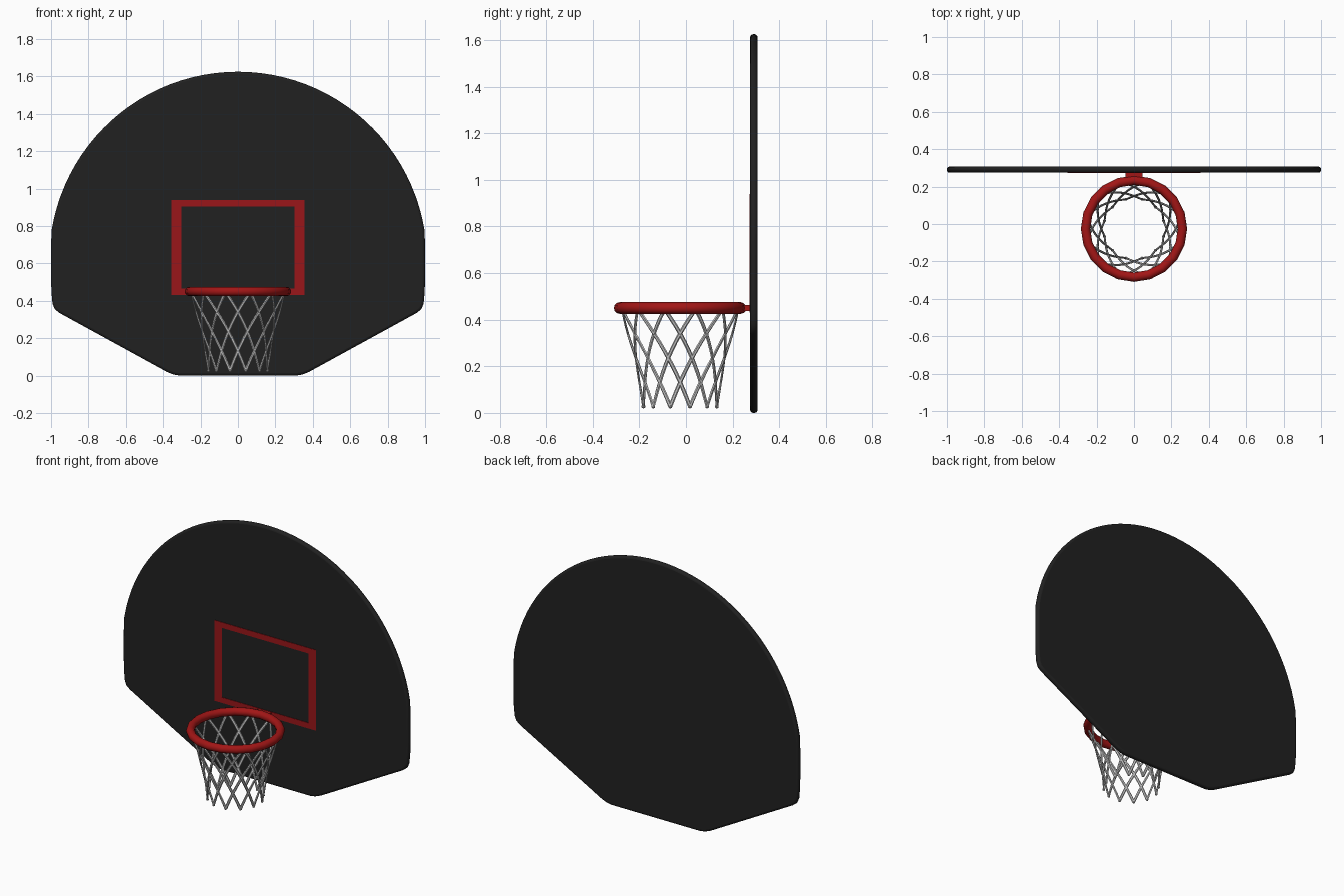
import bpy, bmesh, math
from mathutils import Vector

if "Cube" in bpy.data.objects:
    bpy.data.objects.remove(bpy.data.objects["Cube"])

RING_C = Vector((0, -0.025, 0.45))


def material(name, rgb):
    m = bpy.data.materials.new(name)
    m.diffuse_color = (*rgb, 1)
    m.use_nodes = True
    m.node_tree.nodes["Principled BSDF"].inputs["Base Color"].default_value = m.diffuse_color
    return m


black = material("black", (0.015, 0.015, 0.015))
red = material("red", (0.32, 0.008, 0.01))
ring_red = material("ring_red", (0.36, 0.008, 0.008))


def finish(name, bm, mat=None, smooth=True):
    bmesh.ops.recalc_face_normals(bm, faces=bm.faces)
    me = bpy.data.meshes.new(name)
    bm.to_mesh(me)
    bm.free()
    ob = bpy.data.objects.new(name, me)
    bpy.context.collection.objects.link(ob)
    if mat:
        me.materials.append(mat)
    if smooth:
        bpy.ops.object.select_all(action='DESELECT')
        ob.select_set(True)
        bpy.context.view_layer.objects.active = ob
        bpy.ops.object.shade_smooth_by_angle(angle=math.radians(40))
    return ob


def add_box(bm, x0, x1, y0, y1, z0, z1):
    vs = bmesh.ops.create_cube(bm, size=1)['verts']
    for v in vs:
        v.co = Vector(((x0 + x1) / 2 + v.co.x * (x1 - x0),
                       (y0 + y1) / 2 + v.co.y * (y1 - y0),
                       (z0 + z1) / 2 + v.co.z * (z1 - z0)))


# Backboard: half outline (bottom to top), mirrored and extruded
half = [(0.31, 0.0), (0.345, 0.006), (0.38, 0.02), (0.955, 0.335),
        (0.98, 0.355), (0.992, 0.385), (0.998, 0.45), (1.0, 0.55)]
R, CZ = 1.01, 0.615
for i in range(25):
    a = math.radians(6 + 84 * i / 24)
    half.append((min(R * math.cos(a), 0.999), CZ + R * math.sin(a)))
half[-1] = (0, CZ + R)
outline = half + [(-x, z) for x, z in reversed(half[:-1])]
bm = bmesh.new()
face = bm.faces.new([bm.verts.new((x, 0.275, z)) for x, z in outline])
ext = bmesh.ops.extrude_face_region(bm, geom=[face])
for v in ext['geom']:
    if isinstance(v, bmesh.types.BMVert):
        v.co.y = 0.307
board = finish("backboard", bm, black)
bev = board.modifiers.new("round_rim", 'BEVEL')
bev.width = 0.013
bev.segments = 3
bev.limit_method = 'ANGLE'
bev.angle_limit = math.radians(60)

# Target rectangle: thin painted frame on the board
bm = bmesh.new()
outer = [(-0.355, 0.43), (0.355, 0.43), (0.355, 0.94), (-0.355, 0.94)]
inner = [(-0.303, 0.465), (0.303, 0.465), (0.303, 0.905), (-0.303, 0.905)]
loops = [[bm.verts.new((x, y, z)) for x, z in pts]
         for pts, y in ((outer, 0.272), (inner, 0.272), (inner, 0.28), (outer, 0.28))]
for k in range(4):
    a, b = loops[k], loops[(k + 1) % 4]
    for i in range(4):
        j = (i + 1) % 4
        bm.faces.new((a[i], a[j], b[j], b[i]))
finish("target_rectangle", bm, red, smooth=False)

# Ring
bpy.ops.mesh.primitive_torus_add(location=RING_C, major_radius=0.259, minor_radius=0.025,
                                 major_segments=20, minor_segments=12)
ring = bpy.context.object
ring.name = "ring"
ring.data.materials.append(ring_red)
bpy.ops.object.shade_smooth_by_angle(angle=math.radians(40))

# Bracket joining ring and board
bm = bmesh.new()
add_box(bm, -0.045, 0.045, 0.225, 0.278, 0.437, 0.463)
finish("bracket", bm, ring_red, smooth=False)

# Net: flat cords winding both ways down a flared tube
CORDS, STEPS, SWEEP = 12, 12, math.radians(60)


def net_point(t, start, direction):
    r = 0.163 + 0.094 * (1 - t) ** 1.5
    a = start + direction * SWEEP * t
    return Vector((r * math.cos(a), r * math.sin(a) + RING_C.y, 0.445 - 0.418 * t))


def add_cord(bm, start, direction):
    prev = None
    for i in range(STEPS + 1):
        t = i / STEPS
        p = net_point(t, start, direction)
        tan = (net_point(min(t + 0.02, 1), start, direction)
               - net_point(max(t - 0.02, 0), start, direction)).normalized()
        rad = Vector((p.x, p.y - RING_C.y, 0)).normalized()
        side = tan.cross(rad).normalized()
        nor = side.cross(tan)
        sec = [bm.verts.new(p + side * 0.0085 * math.cos(k * math.pi / 3)
                            + nor * 0.005 * math.sin(k * math.pi / 3)) for k in range(6)]
        if prev:
            for k in range(6):
                m = (k + 1) % 6
                bm.faces.new((prev[k], prev[m], sec[m], sec[k]))
        else:
            bm.faces.new(sec)
        prev = sec
    bm.faces.new(prev)


bm = bmesh.new()
for i in range(CORDS):
    for d in (1, -1):
        add_cord(bm, 2 * math.pi * (i + 0.5) / CORDS, d)
# Small knots closing each lower tip
for i in range(CORDS):
    p = net_point(1, 2 * math.pi * (i + 0.5) / CORDS, 1)
    vs = bmesh.ops.create_icosphere(bm, subdivisions=1, radius=0.009)['verts']
    bmesh.ops.translate(bm, verts=vs, vec=p)
finish("net", bm)
